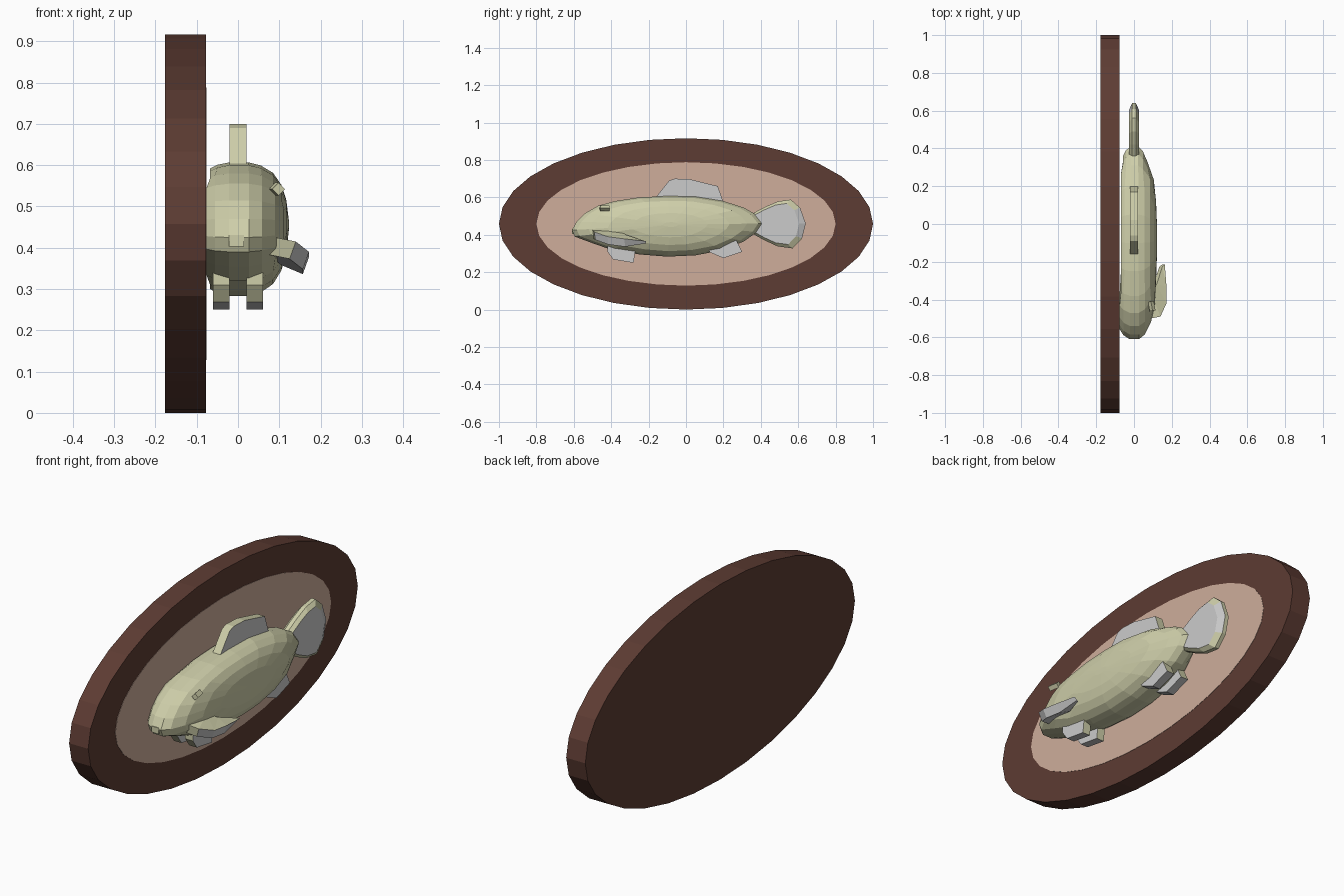
import bpy, bmesh, math
from mathutils import Vector

if "Cube" in bpy.data.objects:
    bpy.data.objects.remove(bpy.data.objects["Cube"])


def material(name, rgb):
    m = bpy.data.materials.new(name)
    m.diffuse_color = (*rgb, 1)
    m.use_nodes = True
    m.node_tree.nodes["Principled BSDF"].inputs["Base Color"].default_value = m.diffuse_color
    return m


WOOD = material("dark_wood", (0.11, 0.045, 0.033))
PANEL = material("tan_panel", (0.62, 0.42, 0.33))
SKIN = material("olive_skin", (0.62, 0.62, 0.40))
GREY = material("fin_grey", (0.7, 0.7, 0.72))


def loft(name, rings, mats, pick=None):
    """Skin matching rings of points, cap both ends, colour faces with pick(normal)."""
    bm = bmesh.new()
    rows = [[bm.verts.new(p) for p in r] for r in rings]
    n = len(rows[0])
    for a, b in zip(rows, rows[1:]):
        for i in range(n):
            j = (i + 1) % n
            bm.faces.new((a[i], a[j], b[j], b[i]))
    caps = [bm.faces.new(rows[0]), bm.faces.new(rows[-1])]
    bmesh.ops.recalc_face_normals(bm, faces=bm.faces)
    if pick:
        for f in bm.faces:
            f.normal_update()
            f.material_index = pick(f.normal)
    bmesh.ops.triangulate(bm, faces=[f for f in caps if len(f.verts) > 4])
    me = bpy.data.meshes.new(name)
    bm.to_mesh(me)
    bm.free()
    for m in mats:
        me.materials.append(m)
    ob = bpy.data.objects.new(name, me)
    bpy.context.collection.objects.link(ob)
    return ob


def oval(x, ry, rz, n=32):
    return [(x, ry * math.cos(2 * math.pi * i / n), 0.458 + rz * math.sin(2 * math.pi * i / n))
            for i in range(n)]


def scaled(outline, x, s, cy, cz):
    return [(x, cy + (y - cy) * s, cz + (z - cz) * s) for y, z in outline]


def fin(name, outline, x0, x1):
    """Flat fin: grey broad sides, olive edges, grey underside."""
    return loft(name, [[(x, y, z) for y, z in outline] for x in (x0, x1)], [SKIN, GREY],
                lambda n: int(abs(n.x) > 0.7 or n.z < -0.7))


def block(name, loc, size, rot, mat):
    bpy.ops.mesh.primitive_cube_add(size=1, location=loc, rotation=rot)
    ob = bpy.context.object
    ob.name = name
    ob.scale = size
    ob.data.materials.append(mat)


# oval backing board with a lighter inset panel
loft("plaque_board", [oval(-0.177, 1, 0.458), oval(-0.078, 1, 0.458)], [WOOD])
loft("plaque_panel", [oval(-0.085, 0.8, 0.33), oval(-0.0765, 0.8, 0.33)], [PANEL])

# fish body: side outline shrinking towards the bulging flank
body = [(-0.61, 0.425), (-0.585, 0.47), (-0.54, 0.515), (-0.47, 0.555), (-0.38, 0.58),
        (-0.25, 0.6), (-0.1, 0.607), (0.05, 0.604), (0.2, 0.58), (0.31, 0.545),
        (0.37, 0.51), (0.41, 0.46), (0.38, 0.415), (0.31, 0.365), (0.2, 0.318),
        (0.05, 0.29), (-0.1, 0.283), (-0.25, 0.295), (-0.4, 0.32), (-0.5, 0.355), (-0.595, 0.39)]
levels = [(-0.068, 0.9), (-0.05, 0.96), (-0.02, 1), (0.025, 1), (0.055, 0.95),
          (0.085, 0.83), (0.105, 0.64), (0.117, 0.4), (0.123, 0.08)]
fish = loft("fish_body", [scaled(body, x, s, -0.08, 0.455) for x, s in levels], [SKIN])
# fuller head against the board, slimmer tail root
for v in fish.data.vertices:
    if v.co.y < -0.35:
        v.co.x *= 1.12 if v.co.x < 0 else 1.06
    elif v.co.y > 0.28:
        v.co.x *= 0.85

# tail fan with a bevelled olive rim
tail = [(0.33, 0.50), (0.42, 0.548), (0.49, 0.578), (0.56, 0.588), (0.61, 0.545), (0.64, 0.46),
        (0.62, 0.38), (0.57, 0.327), (0.49, 0.338), (0.42, 0.37), (0.33, 0.42)]
loft("tail_fin", [scaled(tail, x, s, 0.42, 0.458)
                  for x, s in ((-0.026, 0.84), (-0.01, 1), (0.01, 1), (0.026, 0.84))],
     [SKIN, GREY], lambda n: int(abs(n.x) > 0.9))

# back fin
fin("dorsal_fin", [(-0.17, 0.59), (-0.09, 0.69), (-0.06, 0.7), (0.02, 0.697), (0.17, 0.66),
                   (0.205, 0.56)], -0.02, 0.02)

# paired lower fins
for side, x in (("left", -0.04), ("right", 0.04)):
    fin("front_belly_fin_" + side, [(-0.42, 0.34), (-0.42, 0.31), (-0.39, 0.268), (-0.28, 0.25),
                                    (-0.27, 0.33)], x - 0.02, x + 0.02)
    fin("rear_belly_fin_" + side, [(0.11, 0.33), (0.13, 0.305), (0.2, 0.275), (0.3, 0.308),
                                   (0.27, 0.37)], x - 0.02, x + 0.02)

# side fin: drooping leaf
leaf = [(0.09, -0.50, 0.425), (0.14, -0.49, 0.415), (0.172, -0.42, 0.39), (0.172, -0.33, 0.378),
        (0.163, -0.215, 0.366), (0.15, -0.225, 0.368), (0.12, -0.32, 0.40), (0.09, -0.36, 0.422)]
under = [Vector(p) + Vector((-0.015, 0.005 if p[1] < -0.3 else 0, -0.042 if p[1] < -0.3 else -0.012))
         for p in leaf]
loft("side_fin", [leaf, under], [SKIN, GREY], lambda n: int(n.x > 0.5 or n.z < -0.5))

# eye and mouth
block("eye", (0.094, -0.435, 0.542), (0.022, 0.05, 0.022), (0, math.radians(45), math.radians(10)), SKIN)
block("mouth", (-0.004, -0.59, 0.417), (0.036, 0.04, 0.028), (0, 0, 0), SKIN)
